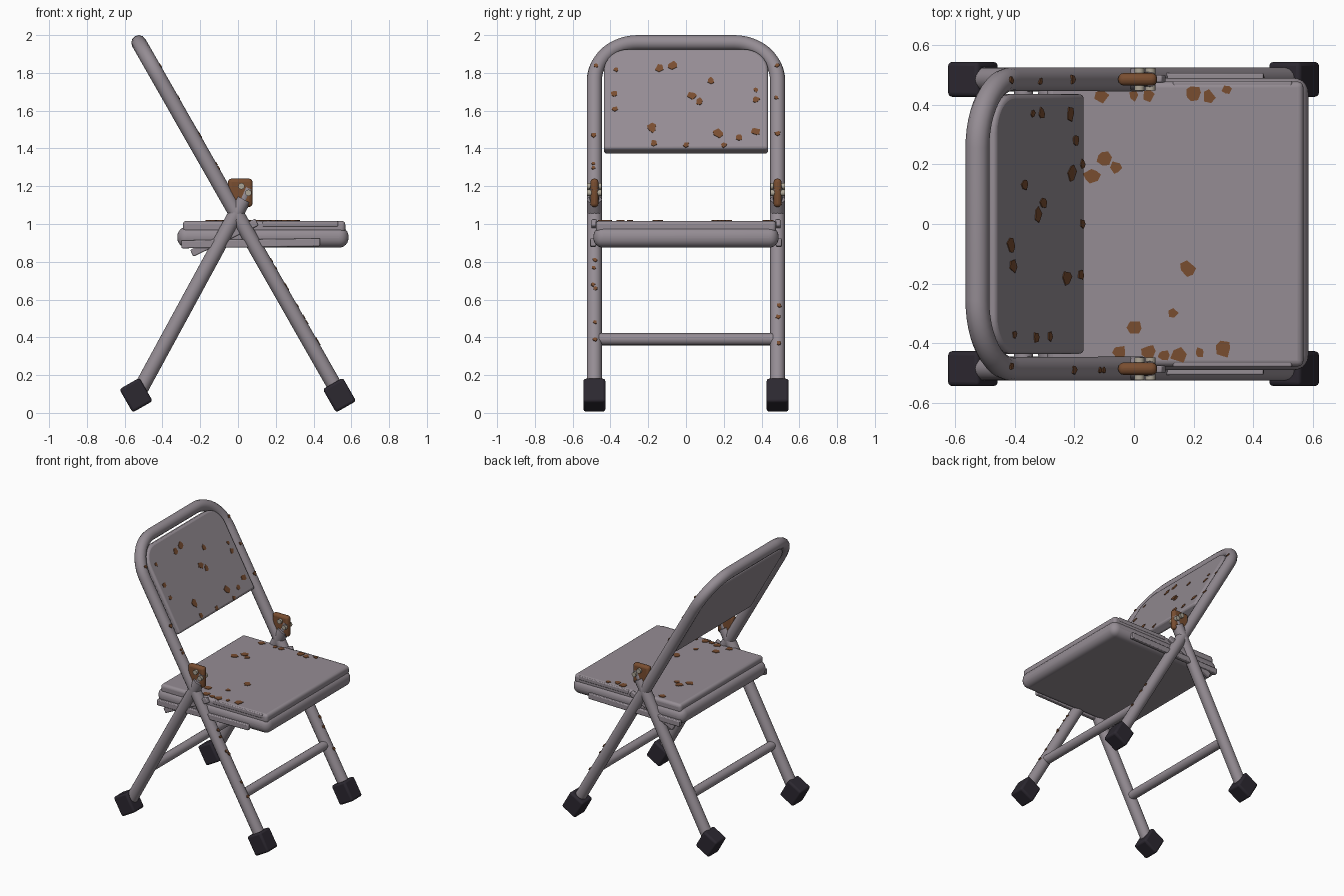
import bpy, bmesh, math, random
from mathutils import Matrix, Vector

if "Cube" in bpy.data.objects:
    bpy.data.objects.remove(bpy.data.objects["Cube"])

random.seed(4)
TILT = math.radians(-29.7)          # lean of the long front tubes
TOP = Vector((-0.525, 0, 1.96))
FOOT = Vector((0.537, 0, 0.1))
SIDE = 0.485                        # y of the tube centrelines


def material(name, r, g, b):
    m = bpy.data.materials.new(name)
    m.diffuse_color = (r, g, b, 1)
    m.use_nodes = True
    m.node_tree.nodes["Principled BSDF"].inputs["Base Color"].default_value = m.diffuse_color
    return m


METAL = material("metal", 0.30, 0.265, 0.295)
RUBBER = material("rubber", 0.025, 0.021, 0.03)
RUST = material("rust", 0.19, 0.075, 0.03)
BOLT = material("bolt", 0.42, 0.38, 0.31)


def finish(name, bm, mat, matrix=Matrix(), bevel=0, segments=3):
    bmesh.ops.recalc_face_normals(bm, faces=bm.faces)
    me = bpy.data.meshes.new(name)
    bm.to_mesh(me)
    bm.free()
    ob = bpy.data.objects.new(name, me)
    bpy.context.collection.objects.link(ob)
    ob.matrix_world = matrix
    me.materials.append(mat)
    if bevel:
        mod = ob.modifiers.new("bevel", 'BEVEL')
        mod.width, mod.segments, mod.limit_method = bevel, segments, 'ANGLE'
        mod.angle_limit = math.radians(40)
    bpy.ops.object.select_all(action='DESELECT')
    ob.select_set(True)
    bpy.context.view_layer.objects.active = ob
    bpy.ops.object.shade_smooth_by_angle(angle=math.radians(35))
    return ob


def box(name, centre, size, mat, angle=0, bevel=0.01, segments=3):
    bm = bmesh.new()
    bmesh.ops.create_cube(bm, size=1)
    bmesh.ops.scale(bm, vec=size, verts=bm.verts)
    place = Matrix.Translation(centre) @ Matrix.Rotation(angle, 4, 'Y')
    return finish(name, bm, mat, place, bevel, segments)


def bar(name, a, b, width, thick):
    # flat strip between two points in the x-z plane
    a, b = Vector(a), Vector(b)
    d = b - a
    return box(name, (a + b) / 2, (d.length, thick, width), METAL,
               -math.atan2(d.z, d.x), 0.006, 2)


def rod(name, a, b, radius, mat, sides=16):
    a, b = Vector(a), Vector(b)
    bm = bmesh.new()
    bmesh.ops.create_cone(bm, cap_ends=True, segments=sides, radius1=radius,
                          radius2=radius, depth=(b - a).length)
    place = Matrix.Translation((a + b) / 2) @ (b - a).to_track_quat('Z', 'Y').to_matrix().to_4x4()
    return finish(name, bm, mat, place)


def on_front(z, y=0, out=0):
    # point on the plane of the front tubes at height z, pushed outward
    p = FOOT.lerp(TOP, (z - FOOT.z) / (TOP.z - FOOT.z))
    p.y = y
    return p + Matrix.Rotation(TILT, 3, 'Y') @ Vector((out, 0, 0))


def flake(name, pos, radius, angle=0):
    # thin irregular patch of rust lying on a surface
    bm = bmesh.new()
    n = random.randint(5, 7)
    ring = []
    for i in range(n):
        t = math.tau * (i + random.uniform(-.25, .25)) / n
        r = radius * random.uniform(0.75, 1.15)
        ring.append(bm.verts.new((r * math.cos(t), r * math.sin(t), -0.003)))
    face = bm.faces.new(ring)
    ext = bmesh.ops.extrude_face_region(bm, geom=[face])
    verts = [v for v in ext['geom'] if isinstance(v, bmesh.types.BMVert)]
    bmesh.ops.translate(bm, vec=(0, 0, 0.006), verts=verts)
    finish(name, bm, RUST, Matrix.Translation(pos) @ Matrix.Rotation(angle, 4, 'Y'))


# bent tube forming the front legs and back frame
R = 0.23
lean = Matrix.Translation(TOP) @ Matrix.Rotation(TILT, 4, 'Y')
arc = [(SIDE - R + R * math.cos(t), -R + R * math.sin(t))
       for t in [math.pi / 2 * i / 12 for i in range(13)]]
half = [(SIDE, -2.11)] + arc
path = half + [(-y, z) for y, z in reversed(half)]
cu = bpy.data.curves.new("front_leg_and_back_frame", 'CURVE')
cu.dimensions = '3D'
cu.bevel_depth, cu.bevel_resolution, cu.use_fill_caps = 0.04, 4, True
sp = cu.splines.new('POLY')
sp.points.add(len(path) - 1)
for p, (y, z) in zip(sp.points, path):
    p.co = (0, y, z, 1)
sp.use_smooth = True
frame = bpy.data.objects.new("front_leg_and_back_frame", cu)
frame.matrix_world = lean
cu.materials.append(METAL)
bpy.context.collection.objects.link(frame)

# backrest panel with rounded top corners
bm = bmesh.new()
r, w, top, bottom = 0.13, 0.435, -0.055, -0.665
corner = [(w - r + r * math.cos(t), top - r + r * math.sin(t))
          for t in [math.pi / 2 * i / 8 for i in range(9)]]
side = [(w, bottom)] + corner
outline = side + [(-y, z) for y, z in reversed(side)]
face = bm.faces.new([bm.verts.new((-0.03, y, z)) for y, z in outline])
ext = bmesh.ops.extrude_face_region(bm, geom=[face])
bmesh.ops.translate(bm, vec=(0.067, 0, 0),
                    verts=[v for v in ext['geom'] if isinstance(v, bmesh.types.BMVert)])
finish("backrest", bm, METAL, lean, 0.015)

# seat pan and raised top
box("seat_pan", (0.132, 0, 0.93), (0.906, 0.98, 0.11), METAL, 0, 0.05, 6)
box("seat_top", (0.138, 0, 0.985), (0.86, 0.955, 0.064), METAL, 0, 0.02, 4)

# crossbars between the legs
rod("front_crossbar", on_front(0.39, -0.46), on_front(0.39, 0.46), 0.032, METAL)
rod("rear_crossbar", (-0.37, -0.46, 0.39), (-0.37, 0.46, 0.39), 0.032, METAL)

for s, tag in ((-1, "right"), (1, "left")):
    y = s * SIDE
    # rear leg and rubber feet
    rod("rear_leg_" + tag, (-0.53, y, 0.1), (0.03, y, 1.13), 0.04, METAL, 20)
    rod("rear_leg_tip_" + tag, (0.02, y, 1.11), (0.055, y, 1.19), 0.025, METAL)
    for x, part in ((0.537, "front_foot_"), (-0.54, "rear_foot_")):
        box(part + tag, (x, y, 0.094), (0.122, 0.117, 0.142), RUBBER, TILT, 0.014)
    # rusty clamp with bolts
    box("clamp_" + tag, (0.012, y, 1.165), (0.13, 0.042, 0.15), RUST, 0, 0.018)
    for x, z in ((0.018, 1.2), (0.055, 1.165)):
        rod("clamp_bolt_" + tag, (x, y - .038, z), (x, y + .038, z), 0.017, BOLT, 12)
    # sliding rail and folding link
    bar("seat_rail_" + tag, (-0.3, s * 0.492, 0.892), (0.435, s * 0.492, 0.903), 0.042, 0.03)
    bar("folding_link_" + tag, (-0.245, s * 0.487, 0.845), (0.1, s * 0.487, 1.01), 0.04, 0.026)
    bar("seat_trim_" + tag, (0.13, s * 0.47, 1.0), (0.53, s * 0.47, 1.0), 0.03, 0.02)

# rust on the backrest (y, z)
for y, z in [(-.37, 1.82), (-.14, 1.83), (-.07, 1.84), (.13, 1.76), (-.38, 1.69),
             (-.38, 1.61), (-.18, 1.51), (-.17, 1.43), (0, 1.42), (.03, 1.68), (.07, 1.65),
             (.17, 1.48), (.28, 1.46), (.37, 1.49), (.37, 1.71), (.37, 1.66), (.2, 1.42)]:
    flake("backrest_rust", on_front(z - 0.02, y, 0.037), random.uniform(.013, .028),
          TILT + math.pi / 2)

# rust on the seat (x, y)
for x, y in [(-.11, .43), (.0, .43), (.05, .43), (.2, .44), (.25, .43), (.31, .45), (-.1, .22),
             (-.06, .19), (-.14, .16), (.18, -.15), (.13, -.3), (0, -.35), (-.05, -.43),
             (.05, -.43), (.1, -.44), (.15, -.44), (.22, -.43), (.3, -.42)]:
    flake("seat_rust", (x, y, 1.0175), random.uniform(.015, .03))

# rust on the front tubes (heights)
for s, heights in ((-1, (1.84, 1.47, 1.32, 1.3, .81, .77, .68, .66, .48, .39)),
                   (1, (1.84, 1.67, 1.48, .57, .51, .37))):
    for z in heights:
        y = s * (SIDE - random.uniform(-.01, .01))
        flake("tube_rust", on_front(z - .02, y, 0.0395), random.uniform(.011, .016),
              TILT + math.pi / 2)
